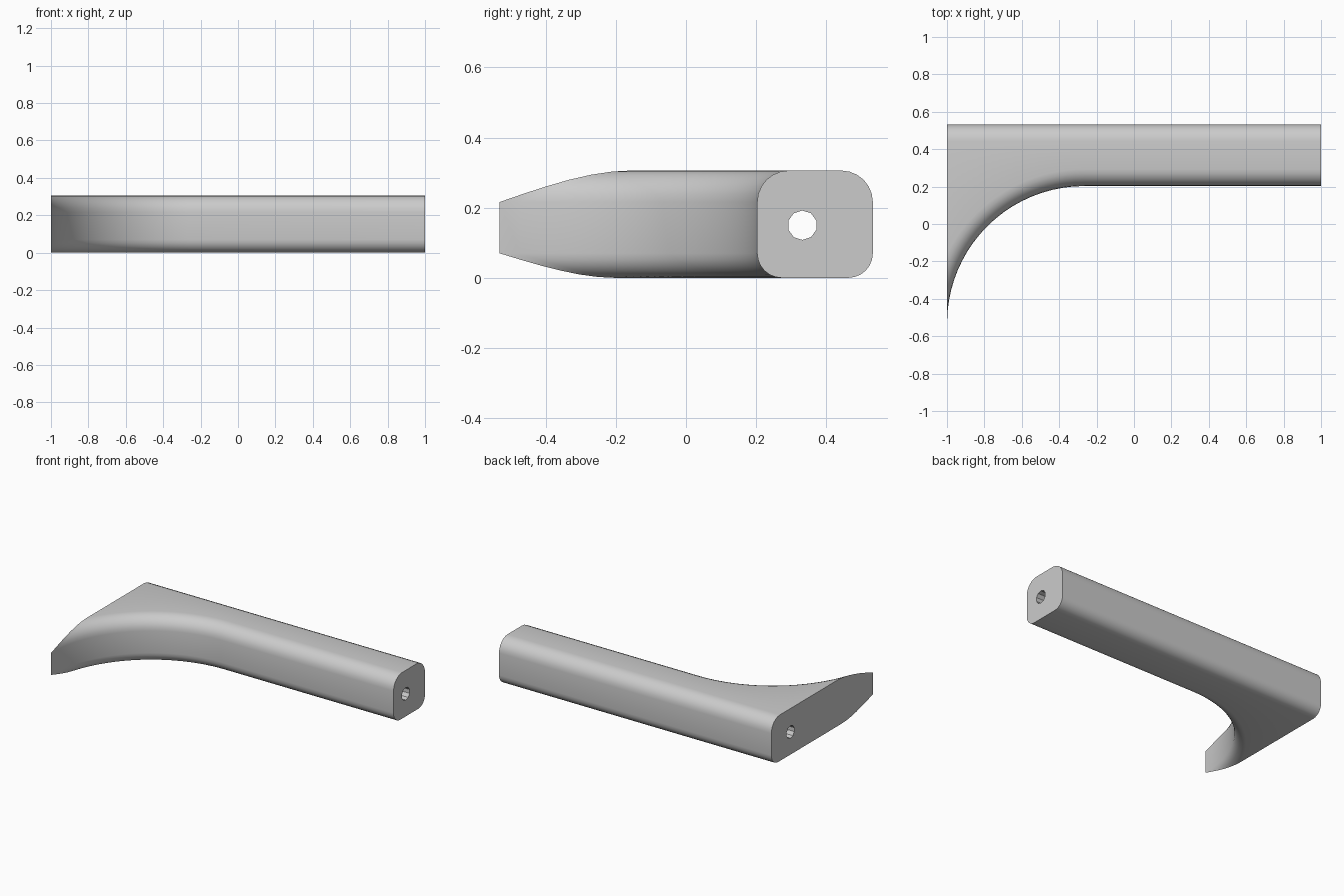
import bpy
import bmesh
import math

cube = bpy.data.objects.get("Cube")
if cube:
    bpy.data.objects.remove(cube, do_unlink=True)

HEIGHT, BACK, LEFT_END, RIGHT_END = 0.306, 0.533, 1.0, -1.0
ARC_X, ARC_Y, ARC_R = -0.265, -0.532, 0.735
TOP_R, BOTTOM_R = 0.09, 0.07
STEPS, ROUND = 20, 6

grey = bpy.data.materials.new("plain grey")
grey.use_nodes = True
grey.diffuse_color = (0.6, 0.6, 0.6, 1)
grey.node_tree.nodes["Principled BSDF"].inputs["Base Color"].default_value = (0.6, 0.6, 0.6, 1)


def rounded_edge():
    """Pairs of inward offset and height, from bottom to top of one side."""
    quarter = [math.pi / 2 * i / ROUND for i in range(ROUND + 1)]
    low = [(BOTTOM_R * (1 - math.sin(a)), BOTTOM_R * (1 - math.cos(a))) for a in quarter]
    high = [(TOP_R * (1 - math.cos(a)), HEIGHT - TOP_R * (1 - math.sin(a))) for a in quarter]
    return low + high


def front_point(offset, t):
    """Point on the concave front edge, offset inward; t runs to the right end."""
    radius = ARC_R + offset
    last = math.acos(max(-1, (RIGHT_END - ARC_X) / radius))
    angle = math.pi / 2 + (last - math.pi / 2) * t
    return ARC_X + radius * math.cos(angle), ARC_Y + radius * math.sin(angle)


def section(t):
    """Closed ring of points across the bar; t is None at the straight end."""
    edge = rounded_edge()
    ring = []
    for offset, z in edge:
        x, y = (LEFT_END, ARC_Y + ARC_R + offset) if t is None else front_point(offset, t)
        ring.append((x, y, z))
    back_x = LEFT_END if t is None else front_point(TOP_R, t)[0]
    ring += [(back_x, BACK - offset, z) for offset, z in reversed(edge)]
    return ring


# Bar with its curved flare
bm = bmesh.new()
stations = [None] + [i / STEPS for i in range(STEPS + 1)]
rings = [[bm.verts.new(p) for p in section(t)] for t in stations]
for a, b in zip(rings, rings[1:]):
    for i in range(len(a)):
        j = (i + 1) % len(a)
        bm.faces.new((a[i], a[j], b[j], b[i]))
bm.faces.new(rings[0])
bm.faces.new(rings[-1])
bmesh.ops.recalc_face_normals(bm, faces=bm.faces)
mesh = bpy.data.meshes.new("flared_bar")
bm.to_mesh(mesh)
bm.free()
bar = bpy.data.objects.new("flared_bar", mesh)
bpy.context.collection.objects.link(bar)
mesh.materials.append(grey)

# Long hole through the bar
bpy.ops.mesh.primitive_cylinder_add(vertices=10, radius=0.042, depth=3,
                                    location=(0, 0.332, 0.15), rotation=(0, math.pi / 2, 0))
cutter = bpy.context.object
cutter.name = "hole_cutter"
cutter.rotation_euler = (math.pi / 2, 0, math.pi / 2)
cutter.data.materials.append(grey)
cutter.hide_render = True
cutter.hide_set(True)
hole = bar.modifiers.new("hole", "BOOLEAN")
hole.object = cutter
hole.operation = "DIFFERENCE"
hole.solver = "EXACT"
bpy.context.view_layer.objects.active = bar
bar.select_set(True)
bpy.ops.object.modifier_apply(modifier="hole")
bpy.data.objects.remove(cutter, do_unlink=True)

bpy.ops.object.select_all(action="DESELECT")
bar.select_set(True)
bpy.context.view_layer.objects.active = bar
bpy.ops.object.shade_smooth_by_angle(angle=math.radians(35))
